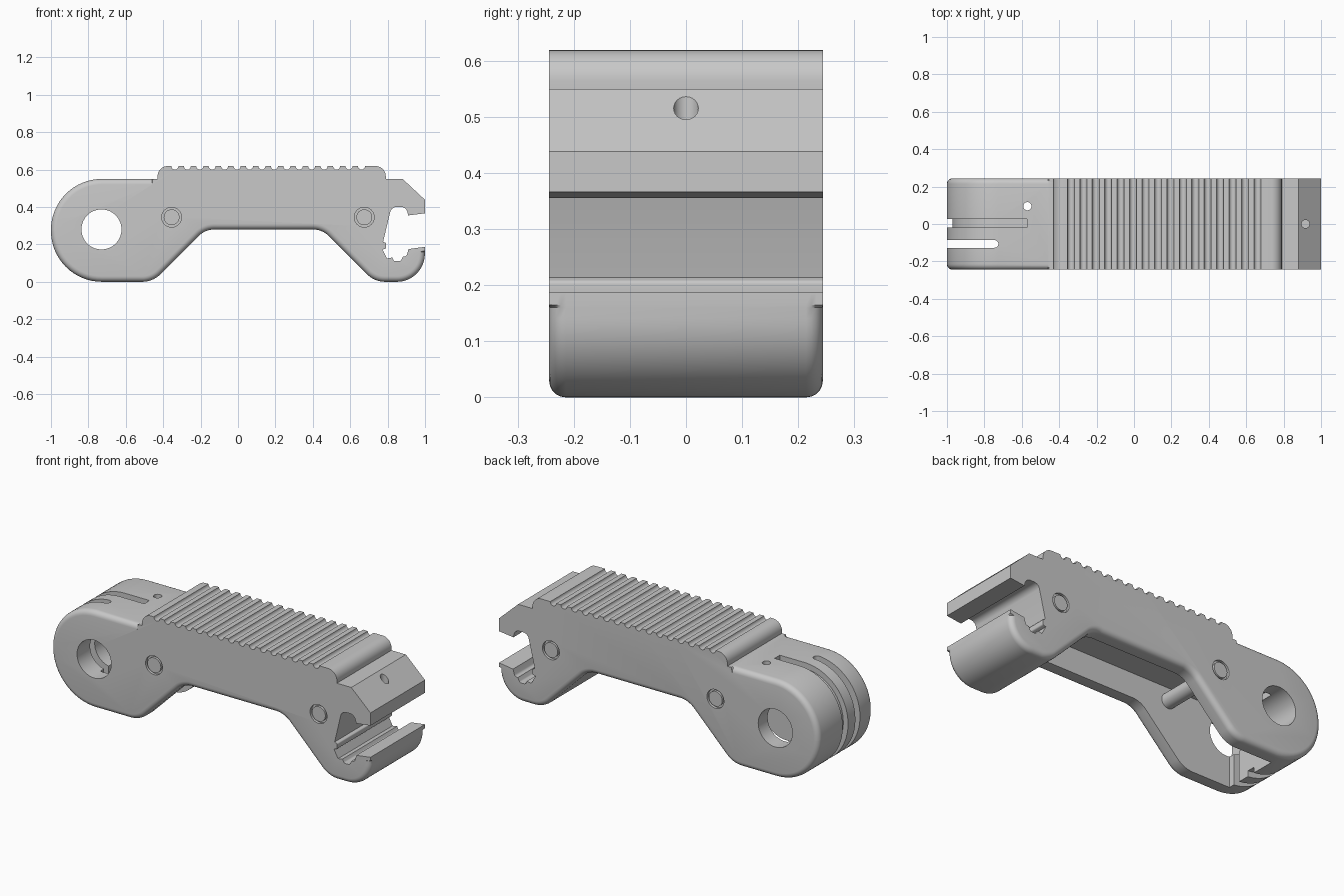
import bpy
import bmesh
from math import sin, cos, tan, pi, radians, atan2
from mathutils import Vector, Matrix

if "Cube" in bpy.data.objects:
    bpy.data.objects.remove(bpy.data.objects["Cube"])

grey = bpy.data.materials.new("satin_grey")
grey.use_nodes = True
GREY = (0.58, 0.58, 0.58, 1)
grey.diffuse_color = GREY
grey.node_tree.nodes["Principled BSDF"].inputs["Base Color"].default_value = GREY
HALF = 0.244
SOFT = 0.03


def rounded(corners, steps=10):
    """Turn (x, z, radius) corners into a filleted outline."""
    out = []
    for i, (x, z, r) in enumerate(corners):
        p = Vector((x, z))
        if r == 0:
            out.append(p)
            continue
        a = (Vector(corners[i - 1][:2]) - p).normalized()
        b = (Vector(corners[(i + 1) % len(corners)][:2]) - p).normalized()
        half = a.angle(b) / 2
        centre = p + (a + b).normalized() * (r / sin(half))
        start = p + a * (r / tan(half)) - centre
        end = p + b * (r / tan(half)) - centre
        sweep = atan2(start.x * end.y - start.y * end.x, start.dot(end))
        for k in range(steps + 1):
            t = sweep * k / steps
            out.append(centre + Vector((start.x * cos(t) - start.y * sin(t),
                                        start.x * sin(t) + start.y * cos(t))))
    return out


def inset(outline, distance, soft):
    """Move the first soft points (except the end ones) inwards."""
    out = [Vector(p) for p in outline]
    for i in range(1, soft - 1):
        before = (outline[i] - outline[i - 1]).normalized()
        after = (outline[i + 1] - outline[i]).normalized()
        along = (before + after).normalized()
        out[i] += Vector((-along.y, along.x)) * distance
    return out


def finish(name, bm):
    bmesh.ops.recalc_face_normals(bm, faces=bm.faces)
    mesh = bpy.data.meshes.new(name)
    bm.to_mesh(mesh)
    bm.free()
    mesh.materials.append(grey)
    obj = bpy.data.objects.new(name, mesh)
    bpy.context.collection.objects.link(obj)
    return obj


def loft(name, sections):
    """Skin a solid through (y, xz outline) sections."""
    bm = bmesh.new()
    rims = [[bm.verts.new((p[0], y, p[1])) for p in outline] for y, outline in sections]
    bm.faces.new(rims[0])
    bm.faces.new(rims[-1])
    n = len(rims[0])
    for a, b in zip(rims, rims[1:]):
        for i in range(n):
            j = (i + 1) % n
            bm.faces.new((a[i], a[j], b[j], b[i]))
    return finish(name, bm)


def extrude(name, outline, y0, y1):
    return loft(name, [(y0, outline), (y1, outline)])


def cylinder(name, centre, radius, length, axis='Y', sides=40):
    bm = bmesh.new()
    turn = Matrix.Rotation(pi / 2, 4, 'X') if axis == 'Y' else Matrix()
    bmesh.ops.create_cone(bm, cap_ends=True, segments=sides, radius1=radius, radius2=radius,
                          depth=length, matrix=Matrix.Translation(centre) @ turn)
    return finish(name, bm)


def cut(target, cutter):
    cutter.hide_render = True
    mod = target.modifiers.new("cut", 'BOOLEAN')
    mod.operation = 'DIFFERENCE'
    mod.solver = 'EXACT'
    mod.object = cutter
    bpy.context.view_layer.objects.active = target
    bpy.ops.object.modifier_apply(modifier=mod.name)
    bpy.data.objects.remove(cutter)


# Underside: round lug, arched middle, hooked jaw
under = rounded([(-.455, .55, 0), (-.46, .55, 0), (-1, .55, .272), (-1, 0, .272),
                 (-.455, 0, .14), (-.175, .28, .12), (.45, .28, .12), (.73, 0, .14),
                 (.99, 0, .15), (1, .16, 0), (1, .165, 0)], 16)
# Jaw opening with its small reliefs
jaw = rounded([(1, .187, 0), (.912, .175, 0), (.9, .135, .015), (.882, .135, 0),
               (.87, .11, .012), (.835, .11, .012), (.825, .13, 0), (.797, .125, 0),
               (.772, .172, 0), (.792, .178, .008), (.792, .207, .008), (.776, .214, 0),
               (.82, .4, .035), (.9, .4, .035), (.91, .355, 0),
               (1, .366, 0), (1, .438, 0), (.88, .55, 0)], 5)
# Ribbed grip along the top
TOP = .619
grip = rounded([(.88, .55, 0), (.79, .55, 0), (.79, TOP, .055), (.7, TOP, 0)])[1:]
for i in range(16):
    cx = .66 - i * .0665
    grip += [Vector((cx + .019 * cos(pi * k / 8), TOP - .019 * sin(pi * k / 8)))
             for k in range(9)]
grip += rounded([(-.37, TOP, 0), (-.43, TOP, .055), (-.43, .55, 0), (-.4, .55, 0)])[1:-1]

# Body with softened rims on the lug, arch and jaw
outline = under + jaw + grip
near_side = []
for k in range(6):
    t = pi / 2 * (1 - k / 5)
    near_side.append((-HALF + SOFT * (1 - sin(t)),
                      inset(outline, SOFT * (1 - cos(t)), len(under))))
far_side = [(-y, section) for y, section in reversed(near_side)]
body = loft("body", near_side + far_side)

# Channel between the side plates
cut(body, extrude("channel_cutter", [(-.75, -.1), (.48, -.1), (.48, .42), (-.75, .42)],
                  -.16, .16))

# Bore through the lug
cut(body, cylinder("bore_cutter", (-.73, 0, .28), .107, 1, sides=56))

# Shallow groove wrapping over the lug end
LUG = Vector((-.728, .275))
arc = [radians(90 + 180 * k / 32) for k in range(33)]
inner = [(LUG.x + .243 * cos(t), LUG.y + .243 * sin(t)) for t in arc]
outer = [(LUG.x + .32 * cos(t), LUG.y + .32 * sin(t)) for t in arc]
cut(body, extrude("groove_cutter", [(-.573, .518)] + inner + outer[::-1] + [(-.573, .595)],
                  -.02, .027))

# Deep slot through the lug end, with a rounded inner end
cut(body, extrude("slot_cutter", [(-1.1, -.1), (-.745, -.1), (-.745, .7), (-1.1, .7)],
                  -.127, -.086))
cut(body, cylinder("slot_end_cutter", (-.7455, -.1065, .3), .0204, 1, 'Z', 20))

# Small drilled holes on the top and on the jaw chamfer
cut(body, cylinder("top_hole_cutter", (-.57, .095, .52), .022, .2, 'Z', 24))
cut(body, cylinder("jaw_hole_cutter", (.917, 0, .52), .022, .14, 'Z', 24))

# Cross pins sitting in shallow counterbores
parts = [body]
for name, x in (("left", .675), ("right", -.355)):
    for y in (-HALF, HALF):
        cut(body, cylinder("counterbore_cutter", (x, y, .345), .053, .03))
    parts.append(cylinder(name + "_cross_pin", (x, 0, .345), .042, .486))

bpy.ops.object.select_all(action='DESELECT')
for obj in parts:
    obj.select_set(True)
bpy.context.view_layer.objects.active = body
bpy.ops.object.shade_smooth_by_angle(angle=radians(30))
